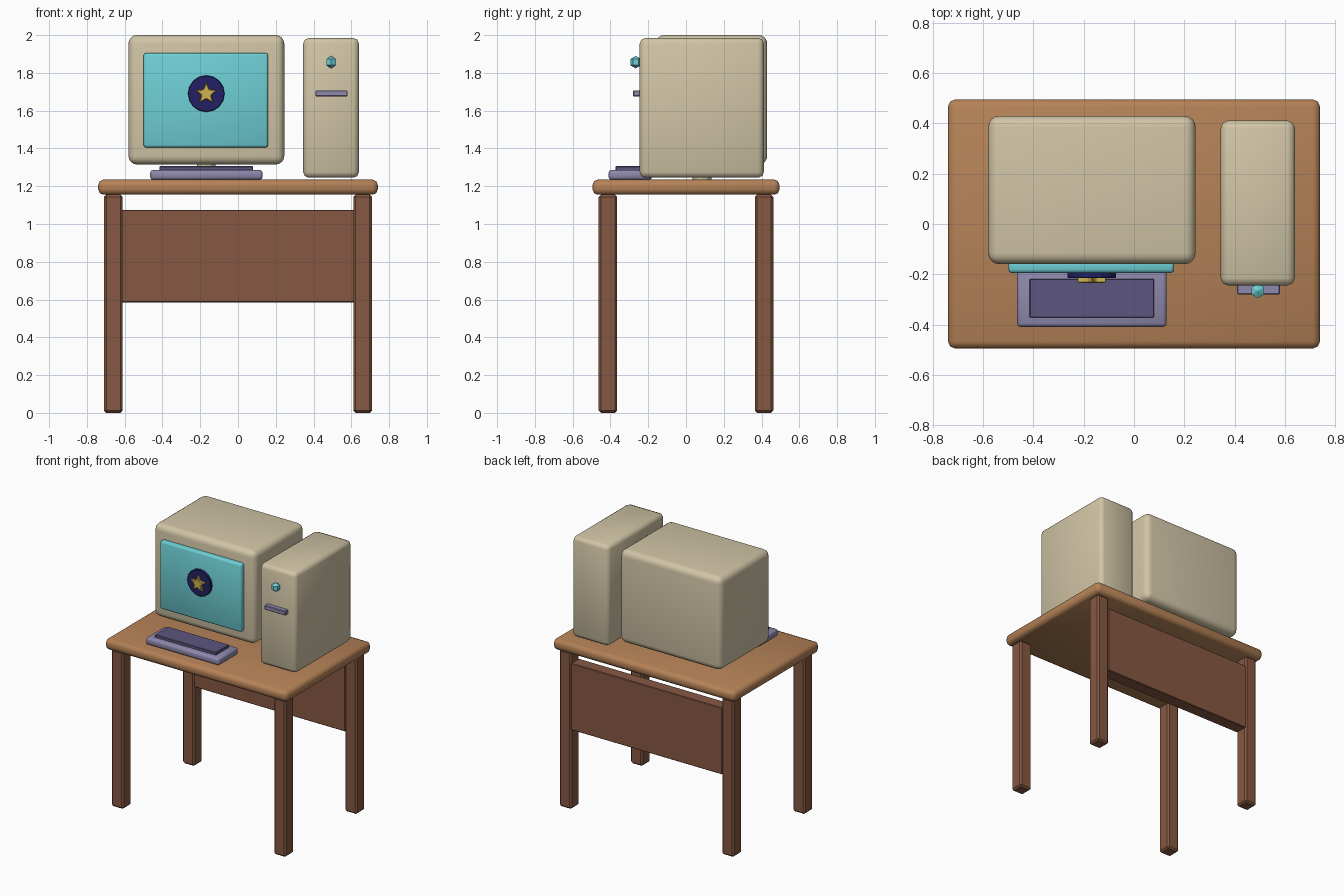
import bpy, bmesh, math
from mathutils import Vector

cube = bpy.data.objects.get("Cube")
if cube:
    bpy.data.objects.remove(cube, do_unlink=True)


def material(name, rgb):
    """Make a flat material from a 0-255 display colour."""
    lin = [((c / 255 + 0.055) / 1.055) ** 2.4 for c in rgb] + [1]
    m = bpy.data.materials.new(name)
    m.use_nodes = True
    m.diffuse_color = lin
    m.node_tree.nodes["Principled BSDF"].inputs["Base Color"].default_value = lin
    return m


beige = material("beige plastic", (209, 197, 166))
light_wood = material("light wood", (181, 130, 87))
dark_wood = material("dark wood", (134, 88, 66))
cyan = material("screen cyan", (110, 207, 213))
navy = material("navy", (34, 32, 98))
gold = material("gold", (208, 180, 84))
lilac = material("lilac grey", (143, 136, 172))
violet = material("dark violet", (92, 86, 126))


def finish(name, bm, mat, bevel=0.0, segments=1):
    bmesh.ops.recalc_face_normals(bm, faces=bm.faces)
    if bevel:
        bmesh.ops.bevel(bm, geom=bm.edges[:], offset=bevel, segments=segments,
                        profile=0.5, affect='EDGES')
    mesh = bpy.data.meshes.new(name)
    bm.to_mesh(mesh)
    bm.free()
    mesh.materials.append(mat)
    ob = bpy.data.objects.new(name, mesh)
    bpy.context.collection.objects.link(ob)
    if segments > 1:
        bpy.ops.object.select_all(action='DESELECT')
        ob.select_set(True)
        bpy.context.view_layer.objects.active = ob
        bpy.ops.object.shade_smooth_by_angle(angle=math.radians(50))
    return ob


def box(name, lo, hi, mat, bevel=0.0, segments=1):
    """Bevelled box between two corners."""
    lo, hi = Vector(lo), Vector(hi)
    bm = bmesh.new()
    bmesh.ops.create_cube(bm, size=1)
    bmesh.ops.scale(bm, vec=hi - lo, verts=bm.verts)
    bmesh.ops.translate(bm, vec=(lo + hi) / 2, verts=bm.verts)
    return finish(name, bm, mat, bevel, segments)


def plate(name, radii, count, centre, front, back, mat, bevel):
    """Upright polygon facing -y; the radii alternate around it."""
    bm = bmesh.new()
    ring = []
    for i in range(count):
        a, r = 2 * math.pi * i / count, radii[i % len(radii)]
        ring.append(bm.verts.new((centre[0] + r * math.sin(a), back,
                                  centre[1] + r * math.cos(a))))
    face = bm.faces.new(ring)
    out = bmesh.ops.extrude_face_region(bm, geom=[face])
    moved = [v for v in out["geom"] if isinstance(v, bmesh.types.BMVert)]
    bmesh.ops.translate(bm, vec=(0, front - back, 0), verts=moved)
    return finish(name, bm, mat, bevel)


# Desk
box("desk_top", (-0.74, -0.495, 1.155), (0.74, 0.495, 1.235), light_wood, 0.028, 2)
for side, x in (("right", -0.66), ("left", 0.66)):
    for end, y in (("front", -0.413), ("back", 0.413)):
        box(f"{end}_{side}_leg", (x - 0.049, y - 0.049, 0),
            (x + 0.049, y + 0.049, 1.156), dark_wood, 0.012)
box("back_panel", (-0.615, 0.367, 0.585), (0.615, 0.459, 1.075), dark_wood, 0.004)

# Monitor
box("monitor_body", (-0.58, -0.16, 1.315), (0.245, 0.43, 2.0), beige, 0.045, 4)
box("monitor_screen", (-0.5, -0.195, 1.405), (0.16, -0.14, 1.905), cyan, 0.014, 2)
bm = bmesh.new()
bmesh.ops.create_cone(bm, cap_ends=True, segments=12, radius1=0.05, radius2=0.05, depth=0.1)
bmesh.ops.translate(bm, vec=(-0.168, 0.085, 1.284), verts=bm.verts)
finish("monitor_stand", bm, beige)
emblem = (-0.168, 1.69)
plate("emblem_disc", [0.097], 16, emblem, -0.215, -0.185, navy, 0.003)
plate("emblem_star", [0.062, 0.028], 10, emblem, -0.234, -0.205, gold, 0.004)

# Tower
box("tower_case", (0.345, -0.245, 1.245), (0.64, 0.412, 1.985), beige, 0.03, 2)
box("drive_slot", (0.41, -0.28, 1.675), (0.58, -0.22, 1.707), lilac, 0.004)
bm = bmesh.new()
bmesh.ops.create_uvsphere(bm, u_segments=6, v_segments=3, radius=0.033)
bmesh.ops.translate(bm, vec=(0.493, -0.266, 1.857), verts=bm.verts)
finish("power_button", bm, cyan)

# Keyboard
box("keyboard_base", (-0.465, -0.41, 1.234), (0.13, -0.18, 1.286), lilac, 0.015, 2)
box("keyboard_keys", (-0.415, -0.372, 1.27), (0.08, -0.218, 1.306), violet, 0.003)
